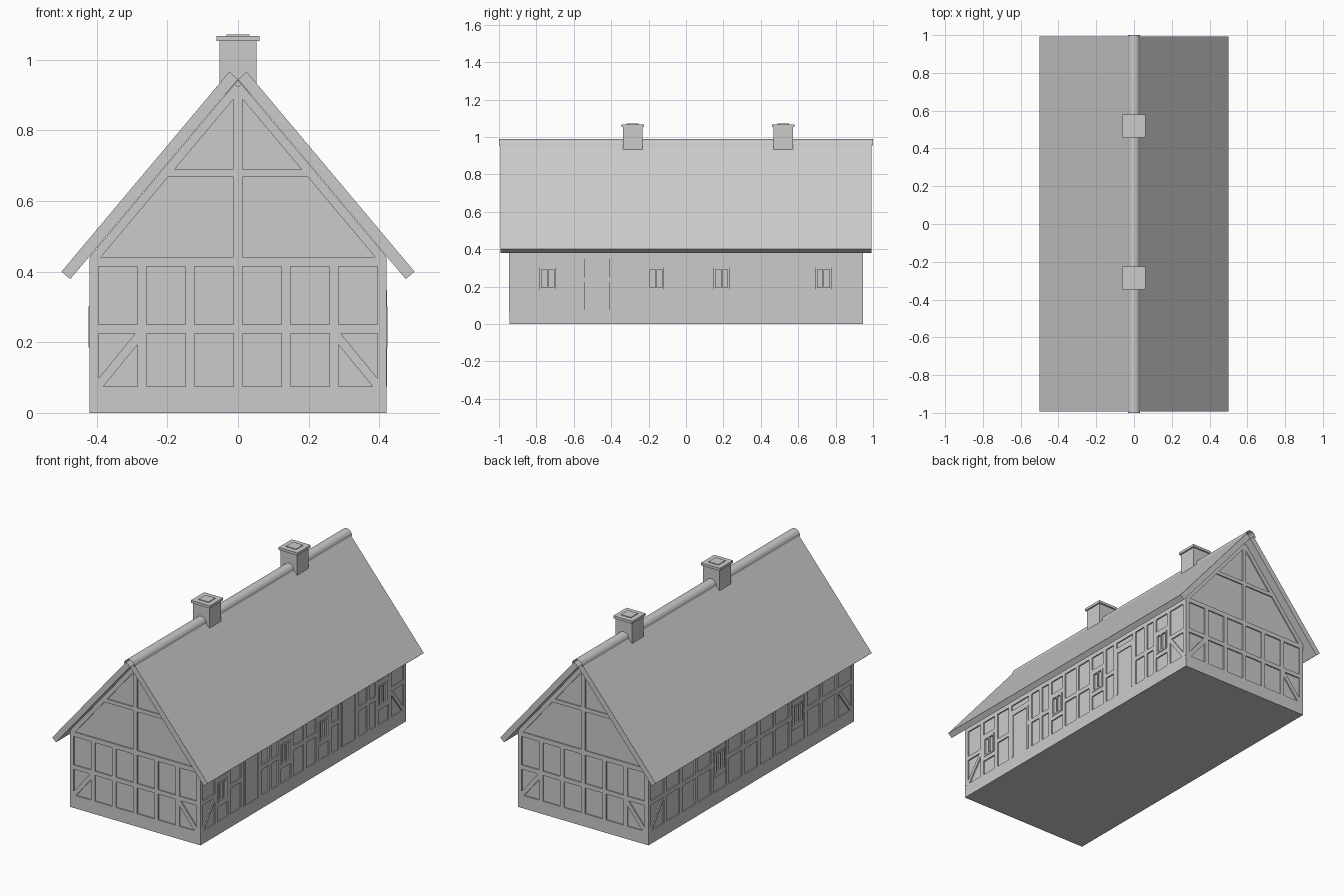
import bpy, bmesh, math
from mathutils import Vector, Matrix

if "Cube" in bpy.data.objects:
    bpy.data.objects.remove(bpy.data.objects["Cube"])

TAN = math.tan(math.radians(50))
APEX = 0.943
WX, WY = 0.42, 0.945          # outer timber faces of the walls
REC = 0.007                   # plaster recess behind timber face


def finish(bm, name):
    bmesh.ops.recalc_face_normals(bm, faces=bm.faces)
    me = bpy.data.meshes.new(name)
    bm.to_mesh(me)
    bm.free()
    ob = bpy.data.objects.new(name, me)
    bpy.context.collection.objects.link(ob)
    return ob


def prism(name, profile, y0, y1):
    """Extrude an x-z profile along y."""
    bm = bmesh.new()
    f = bm.faces.new([bm.verts.new((x, y0, z)) for x, z in profile])
    ext = bmesh.ops.extrude_face_region(bm, geom=[f])
    vs = [v for v in ext["geom"] if isinstance(v, bmesh.types.BMVert)]
    bmesh.ops.translate(bm, verts=vs, vec=(0, y1 - y0, 0))
    return finish(bm, name)


def box(bm, lo, hi):
    lo, hi = Vector(lo), Vector(hi)
    bmesh.ops.create_cube(bm, size=1, matrix=Matrix.Translation((lo + hi) / 2)
                          @ Matrix.Diagonal((*(hi - lo), 1)))


class Wall:
    """Collects flat boards in wall coordinates u (sideways), z, with the outer face at n = 0."""

    def __init__(self, angle, dist):
        self.bm = bmesh.new()
        self.m = Matrix.Rotation(angle, 4, 'Z') @ Matrix.Translation((0, -dist, 0))

    def rect(self, u0, u1, z0, z1, out=0.0):
        box(self.bm, (u0, -out, z0), (u1, 0.015, z1))

    def beam(self, p, q, w, out=0.0):
        p, q = Vector((p[0], 0, p[1])), Vector((q[0], 0, q[1]))
        d = q - p
        mat = (Matrix.Translation((p + q) / 2 + Vector((0, (0.015 - out) / 2, 0)))
               @ Matrix.Rotation(-math.atan2(d.z, d.x), 4, 'Y')
               @ Matrix.Diagonal((d.length, 0.015 + out, w, 1)))
        bmesh.ops.create_cube(self.bm, size=1, matrix=mat)

    def done(self, name):
        self.bm.transform(self.m)
        return finish(self.bm, name)


# Plaster core with gabled ends, and plinth
cx = WX - REC
prism("plaster_walls", [(-cx, 0), (cx, 0), (cx, APEX - cx * TAN), (0, APEX),
                        (-cx, APEX - cx * TAN)], -WY + REC, WY - REC)
bm = bmesh.new()
box(bm, (-WX, -WY, 0), (WX, WY, 0.075))
finish(bm, "sill_beam")

# Gable timber frames, front and back
for name, ang in (("front", 0), ("back", math.pi)):
    w = Wall(ang, WY)
    for i in range(7):
        u = -0.408 + i * 0.136
        w.rect(u - 0.0125, u + 0.0125, 0.07, 0.42)
    w.rect(-WX, WX, 0.225, 0.25)
    w.rect(-WX, WX, 0.415, 0.442)
    w.rect(-0.0125, 0.0125, 0.43, 0.915)
    w.rect(-0.22, 0.22, 0.668, 0.69)
    for s in (-1, 1):
        w.beam((s * 0.277, 0.222), (s * 0.4, 0.072), 0.025)
        off = 0.0125 / math.cos(math.radians(50))
        w.beam((s * 0.41, APEX - off - 0.41 * TAN), (0, APEX - off), 0.025)
    w.done(name + "_gable_timbers")


def window(w, u, z0=0.185, z1=0.302, mullion=True):
    h = 0.042
    for s in (-1, 1):
        w.rect(u + s * (h - 0.004) - 0.005, u + s * (h - 0.004) + 0.005, z0, z1, 0.003)
    for z in (z0, z1 - 0.01):
        w.rect(u - h, u + h, z, z + 0.01, 0.003)
    if mullion:
        w.rect(u - 0.004, u + 0.004, z0, z1, 0.002)


def side_wall(name, ang, posts, windows, doors):
    w = Wall(ang, WX)
    for u in posts:
        w.rect(u - 0.0125, u + 0.0125, 0.07, 0.42)
    w.rect(-WY, WY, 0.405, 0.442)
    # Middle rail, interrupted by windows and doors
    gaps = sorted([(u - 0.05, u + 0.05) for u in windows] + [(u - 0.07, u + 0.07) for u in doors])
    start = -WY
    for a, b in gaps + [(WY, WY)]:
        w.rect(start, a, 0.225, 0.25)
        start = b
    for u in windows:
        window(w, u)
        w.rect(u - 0.055, u + 0.055, 0.160, 0.185)
        w.rect(u - 0.055, u + 0.055, 0.302, 0.327)
    # Door leaves with lintel
    for u in doors:
        w.rect(u - 0.08, u + 0.08, 0.348, 0.373)
        w.rect(u - 0.058, u + 0.058, 0.075, 0.338, -0.003)
        for s in (-1, 1):
            w.rect(u + s * 0.064 - 0.006, u + s * 0.064 + 0.006, 0.075, 0.348, 0.002)
        w.rect(u - 0.07, u + 0.07, 0.338, 0.348, 0.002)
    # Corner braces
    for s in (-1, 1):
        w.beam((s * 0.81, 0.222), (s * 0.925, 0.072), 0.022)
    w.done(name)


side_wall("right_wall_timbers", math.pi / 2,
          [-0.9325, -0.8, -0.68, -0.56, -0.39, -0.3, -0.217, -0.1, 0.015, 0.13,
           0.25, 0.338, 0.5, 0.6, 0.677, 0.797, 0.9325],
          [-0.74, -0.16, 0.19, 0.735], [-0.475, 0.418])
side_wall("left_wall_timbers", -math.pi / 2,
          [-0.9325 + i * 0.14346 for i in range(14)], [-0.287, 0.43], [])

# Two roof slabs meeting at the ridge
for name, s in (("right_roof", 1), ("left_roof", -1)):
    prism(name, [(s * x, z) for x, z in
                 ((0, 0.945), (0.475, 0.379), (0.5, 0.4), (0.025, 0.966))], -0.993, 0.993)

# Open half-round ridge cap
bm = bmesh.new()
rows = []
for i in range(17):
    a = math.pi * i / 16
    x, z = 0.033 * math.cos(a), 0.956 + 0.033 * math.sin(a)
    rows.append([bm.verts.new((x, y, z)) for y in (-1, 1)])
for a, b in zip(rows, rows[1:]):
    bm.faces.new((a[0], a[1], b[1], b[0])).smooth = True
finish(bm, "ridge_cap")

# Chimneys with cap slab and flue rim
for i, y in enumerate((-0.285, 0.52)):
    bm = bmesh.new()
    for h, z0, z1 in ((0.053, 0.90, 1.053), (0.061, 1.053, 1.068), (0.032, 1.066, 1.072)):
        box(bm, (-h, y - h, z0), (h, y + h, z1))
    finish(bm, "chimney_%d" % (i + 1))
